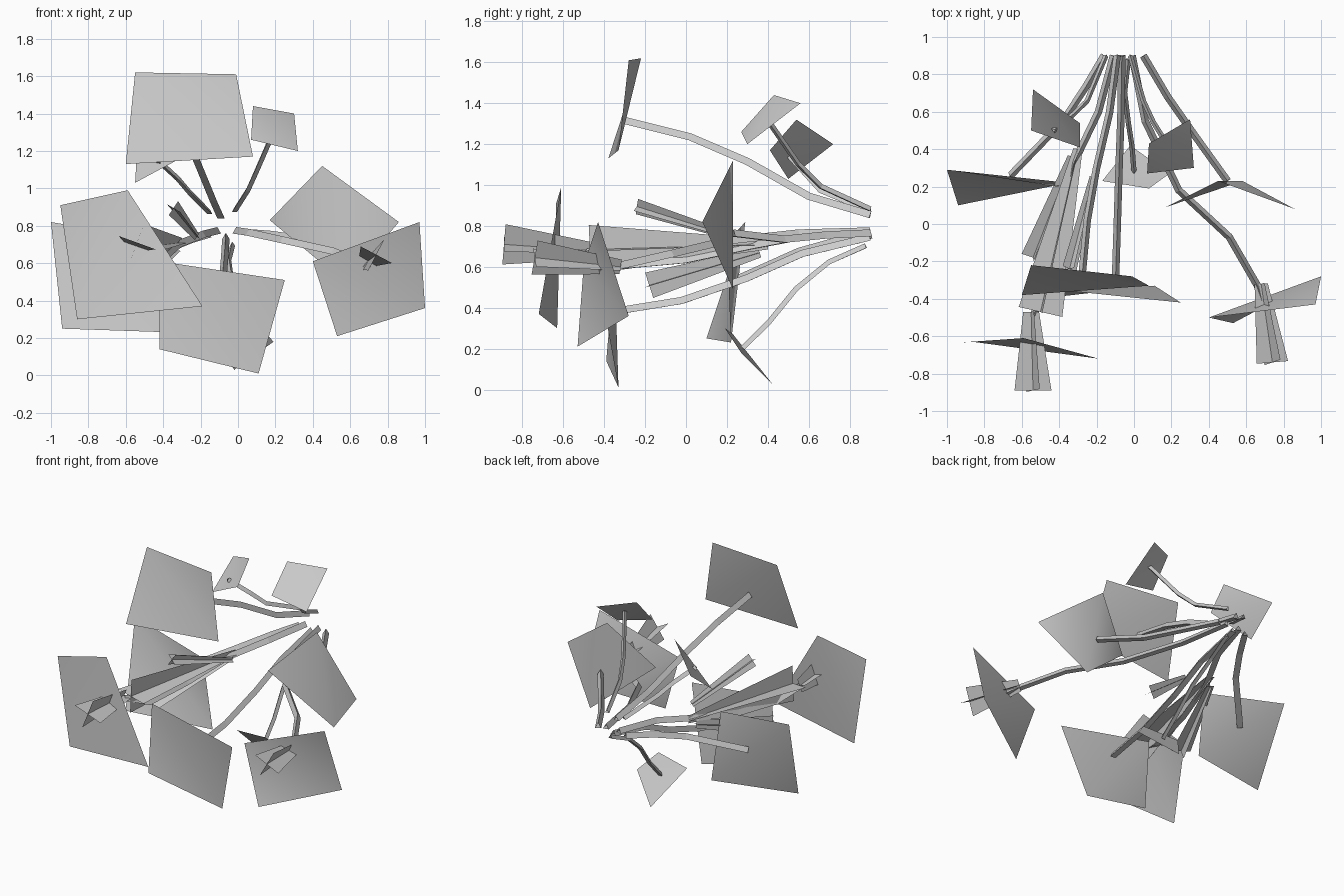
import bpy, math
from mathutils import Vector

if "Cube" in bpy.data.objects:
    bpy.data.objects.remove(bpy.data.objects["Cube"])


def make(name, verts, faces):
    me = bpy.data.meshes.new(name)
    me.from_pydata([tuple(v) for v in verts], [], faces)
    me.update()
    ob = bpy.data.objects.new(name, me)
    bpy.context.collection.objects.link(ob)
    return ob


def card(name, a, b, c, d):
    """Petal card, slightly folded along the a-c diagonal."""
    ob = make(name, [a, b, c, d], [(0, 1, 2), (0, 2, 3)])
    for p in ob.data.polygons:
        p.use_smooth = True


def stem(name, pts, r=0.023):
    """Three-sided tube swept along a bent path."""
    pts = [Vector(p) for p in pts]
    verts, faces = [], []
    for i, p in enumerate(pts):
        t = (pts[min(i + 1, len(pts) - 1)] - pts[max(i - 1, 0)]).normalized()
        side = t.cross(Vector((0, 0, 1))).normalized()
        up = side.cross(t)
        for k in range(3):
            a = math.pi / 2 + k * math.tau / 3
            verts.append(p + r * (math.cos(a) * side + math.sin(a) * up))
        if i:
            o = 3 * i
            faces += [(o - 3 + k, o - 3 + (k + 1) % 3, o + (k + 1) % 3, o + k)
                      for k in range(3)]
    make(name, verts, faces)


def crossed(name, start, end, w0, w1, spin=0):
    """Two flaring cards crossing along one axis."""
    s, e = Vector(start), Vector(end)
    t = (e - s).normalized()
    side = t.cross(Vector((0, 0, 1))).normalized()
    up = side.cross(t)
    verts, faces = [], []
    for k in range(2):
        a = math.radians(spin + 90 * k)
        d = math.cos(a) * side + math.sin(a) * up
        verts += [s - d * w0 / 2, s + d * w0 / 2, e + d * w1 / 2, e - d * w1 / 2]
        faces.append(tuple(range(4 * k, 4 * k + 4)))
    make(name, verts, faces)


# Petal cards
card("petals_top", (-.55, -.22, 1.62), (-.01, -.28, 1.61), (.08, -.33, 1.17), (-.60, -.38, 1.13))
card("petals_small_right", (.08, .43, 1.44), (.30, .56, 1.40), (.32, .30, 1.20), (.07, .27, 1.26))
card("petals_small_left", (-.54, .72, 1.20), (-.29, .54, 1.32), (-.29, .41, 1.17), (-.55, .50, 1.03))
card("petals_front_left", (-.59, -.61, .99), (-.19, -.72, .37), (-.86, -.63, .30), (-.95, -.635, .91))
card("petals_front_right", (.40, -.50, .61), (.97, -.43, .82), (1.0, -.28, .36), (.53, -.53, .21))
card("petals_bottom", (-.42, -.35, .61), (.25, -.42, .51), (.11, -.33, .01), (-.42, -.39, .14))
card("petals_back_left", (-1.0, .29, .82), (-.94, .10, .25), (-.35, .22, .23), (-.41, .20, .72))
card("petals_back_right", (.45, .23, 1.12), (.86, .08, .82), (.58, .23, .49), (.17, .09, .83))
card("petals_small_bottom", (-.17, .23, .27), (.08, .19, .30), (.19, .27, .18), (-.02, .42, .03))

# Flower trumpets
crossed("trumpet_left", (-.55, -.47, .68), (-.54, -.89, .71), .09, .21, 20)
crossed("trumpet_right", (.68, -.32, .60), (.74, -.74, .645), .08, .19, 28)

# Buds among the left stems
crossed("bud_long", (-.30, .40, .71), (-.50, -.47, .685), .05, .24, 5)
crossed("bud_upper", (-.22, .25, .74), (-.345, -.24, .895), .04, .09, 30)
crossed("bud_lower", (-.33, .36, .67), (-.54, -.18, .51), .05, .13, 10)

# Stems
stems = {
    "top": [(-.09, .90, .85), (-.13, .60, .94), (-.20, .30, 1.11), (-.25, .02, 1.23), (-.28, -.30, 1.31)],
    "small_right": [(-.02, .90, .88), (.05, .66, .99), (.10, .55, 1.10), (.20, .39, 1.33)],
    "small_left": [(-.15, .90, .87), (-.25, .66, .97), (-.32, .59, 1.05), (-.43, .50, 1.15)],
    "front_left": [(-.11, .90, .77), (-.19, .60, .75), (-.32, .33, .70), (-.40, 0, .63), (-.46, -.33, .60), (-.54, -.49, .67)],
    "front_right": [(-.01, .90, .77), (.06, .55, .76), (.24, .18, .72), (.51, -.07, .66), (.66, -.33, .60), (.69, -.43, .59)],
    "bottom": [(-.065, .90, .74), (-.07, .57, .66), (-.08, .30, .54), (-.09, -.02, .43), (-.10, -.33, .38)],
    "back_left": [(-.16, .90, .75), (-.26, .73, .72), (-.38, .55, .67), (-.66, .26, .54)],
    "back_right": [(.05, .90, .76), (.18, .68, .75), (.32, .48, .73), (.50, .23, .76)],
    "small_bottom": [(-.03, .88, .70), (-.05, .70, .62), (-.03, .54, .49), (-.01, .41, .33), (0, .28, .20)],
}
thin = {"small_right", "small_left", "small_bottom"}
for n, pts in stems.items():
    stem(n + "_stem", pts, .016 if n in thin else .023)
